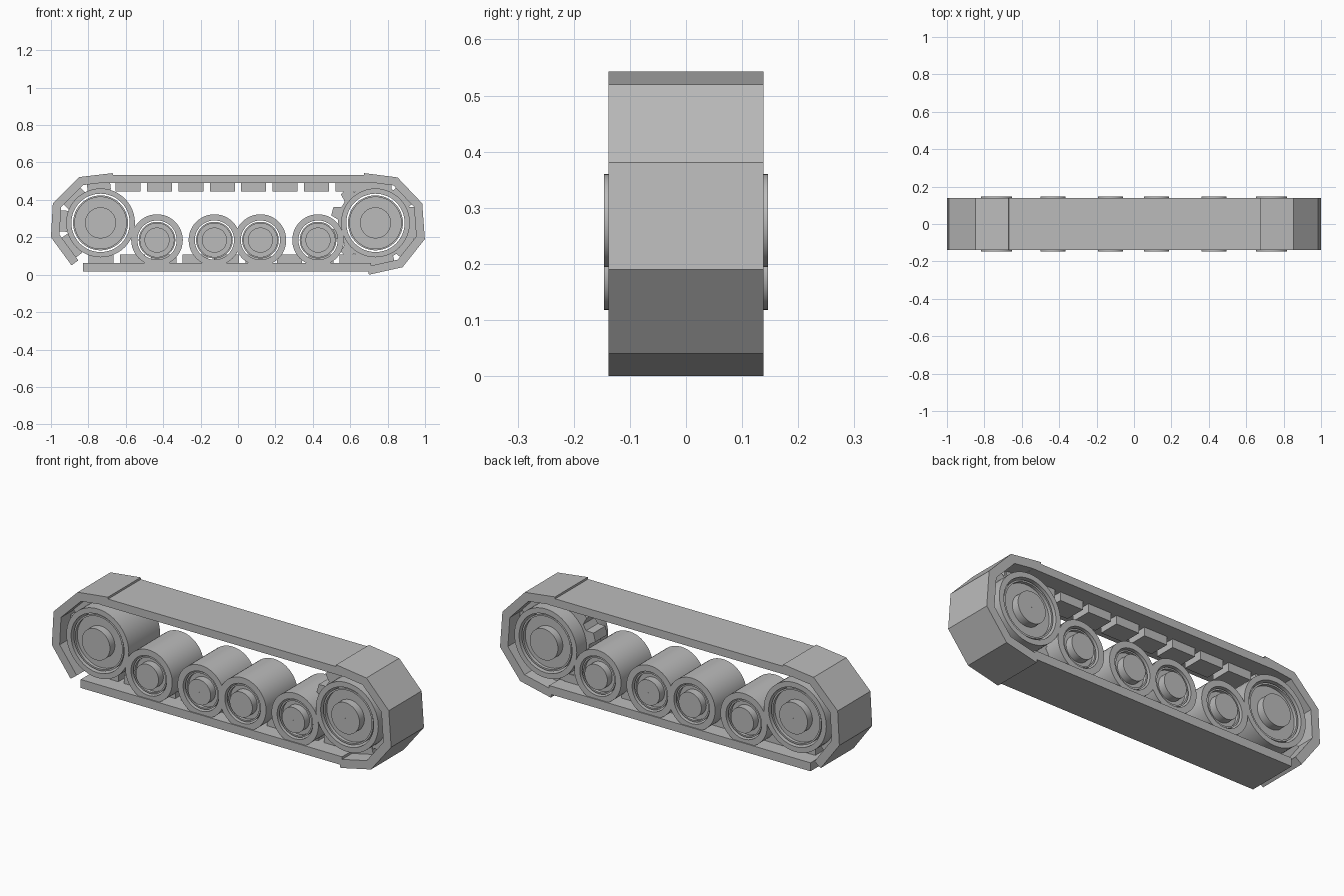
import bpy, bmesh, math
from mathutils import Vector

cube = bpy.data.objects.get("Cube")
if cube:
    bpy.data.objects.remove(cube, do_unlink=True)

grey = bpy.data.materials.new("plain grey")
grey.use_nodes = True
COLOR = (0.5, 0.5, 0.5, 1)
grey.diffuse_color = COLOR
grey.node_tree.nodes["Principled BSDF"].inputs["Base Color"].default_value = COLOR

HALF = 0.138        # half width of the track
GUIDE = 0.055       # half width of the guide teeth
THICK = 0.045       # track thickness


def finish(name, bm, smooth=False):
    bmesh.ops.recalc_face_normals(bm, faces=bm.faces[:])
    mesh = bpy.data.meshes.new(name)
    bm.to_mesh(mesh)
    bm.free()
    mesh.materials.append(grey)
    obj = bpy.data.objects.new(name, mesh)
    bpy.context.collection.objects.link(obj)
    if smooth:
        bpy.ops.object.select_all(action='DESELECT')
        obj.select_set(True)
        bpy.context.view_layer.objects.active = obj
        bpy.ops.object.shade_smooth_by_angle(angle=math.radians(35))
    return obj


def extrude_strip(name, outer, inner, half, closed=False):
    """Solid band between two outlines in the xz plane, extruded along y."""
    bm = bmesh.new()
    rows = [[bm.verts.new((p.x, y, p.y)) for y, line in
             ((-half, outer), (half, outer), (half, inner), (-half, inner))
             for p in [line[i]]] for i in range(len(outer))]
    n = len(rows)
    for i in range(n if closed else n - 1):
        a, b = rows[i], rows[(i + 1) % n]
        for k in range(4):
            bm.faces.new((a[k], a[(k + 1) % 4], b[(k + 1) % 4], b[k]))
    if not closed:
        bm.faces.new(rows[0])
        bm.faces.new(rows[-1])
    return finish(name, bm)


def slab(name, a, b, normal, thick, half):
    outer = [Vector(a), Vector(b)]
    return extrude_strip(name, outer, [p + normal * thick for p in outer], half)


def lathe(name, x, z, profile):
    """Spin a closed (radius, y) profile around a y axis at x, z."""
    bm = bmesh.new()
    steps = 48
    rows = []
    for i in range(steps):
        t = math.tau * i / steps
        rows.append([bm.verts.new((x + r * math.cos(t), y, z + r * math.sin(t)))
                     for r, y in profile])
    m = len(profile)
    for i in range(steps):
        a, b = rows[i], rows[(i + 1) % steps]
        for k in range(m):
            bm.faces.new((a[k], a[(k + 1) % m], b[(k + 1) % m], b[k]))
    return finish(name, bm, True)


def wheel(name, x, z, r, bore, disc, lip, hub):
    # outer drum
    w = 0.132
    lathe(name + "_drum", x, z, [(r, -w), (r, w), (bore, w), (bore, -w)])
    # inner disc with a lip and a hub that stands proud
    side = [(0.001, 0.146), (hub, 0.146), (hub, 0.105),
            (lip, 0.105), (lip, 0.122), (disc, 0.122)]
    lathe(name + "_hub", x, z, side + [(q, -y) for q, y in reversed(side)])


def end_track(name, points, centre):
    """Bent end of the track, with a guide tooth on each link."""
    pts = [Vector(p) for p in points]
    normals = []
    for a, b in zip(pts, pts[1:]):
        d = (b - a).normalized()
        n = Vector((-d.y, d.x))
        normals.append(n if n.dot(centre - a) > 0 else -n)
    inner = []
    for i, p in enumerate(pts):
        n0, n1 = normals[max(i - 1, 0)], normals[min(i, len(normals) - 1)]
        inner.append(p + (n0 + n1) * THICK / (1 + n0.dot(n1)))
    extrude_strip(name, pts, inner, HALF)
    for i, n in enumerate(normals):
        a, b = inner[i], inner[i + 1]
        slab(f"{name}_guide_{i + 1}", a.lerp(b, 0.12), a.lerp(b, 0.88),
             n, 0.04, GUIDE)


# straight track runs
up, down = Vector((0, 1)), Vector((0, -1))
slab("top_track", (-0.72, 0.533), (0.72, 0.533), down, 0.042, HALF)
slab("bottom_track", (-0.83, 0.017), (0.71, 0.017), up, THICK, HALF)

# guide teeth on the straight runs
for i in range(8):
    x = -0.655 + 0.168 * i
    slab(f"top_guide_{i + 1}", (x, 0.492), (x + 0.134, 0.492), down, 0.046, GUIDE)
for i in range(9):
    x = -0.80 + 0.168 * i
    slab(f"bottom_guide_{i + 1}", (x, 0.06), (x + 0.134, 0.06), up, 0.047, GUIDE)

# bent track ends, one of them left open at the bottom
BIG_X, BIG_Z = 0.735, 0.277
end_track("left_track_end",
          [(0.675, 0.543), (0.853, 0.52), (0.985, 0.381), (0.999, 0.19),
           (0.88, 0.04), (0.70, 0.0)], Vector((BIG_X, BIG_Z)))
end_track("right_track_end",
          [(-0.67, 0.543), (-0.848, 0.522), (-0.99, 0.381), (-1.0, 0.2),
           (-0.89, 0.05)], Vector((-BIG_X, BIG_Z)))

# large end wheels and small road wheels
for name, x in (("left_end_wheel", BIG_X), ("right_end_wheel", -BIG_X)):
    wheel(name, x, BIG_Z, 0.184, 0.156, 0.147, 0.138, 0.083)
for i, x in enumerate((-0.433, -0.126, 0.12, 0.428)):
    wheel(f"road_wheel_{i + 1}", x, 0.185, 0.138, 0.105, 0.098, 0.09, 0.067)

# toothed drive ring around the left end wheel
TEETH = 12
outer, inner = [], []
for i in range(TEETH):
    for offset, r in ((-0.34, 0.2), (-0.18, 0.24), (0.18, 0.24), (0.34, 0.2)):
        t = math.tau * (i + 0.5 + offset) / TEETH
        d = Vector((math.cos(t), math.sin(t)))
        outer.append(Vector((BIG_X, BIG_Z)) + d * r)
        inner.append(Vector((BIG_X, BIG_Z)) + d * 0.17)
extrude_strip("drive_sprocket", outer, inner, 0.05, closed=True)
